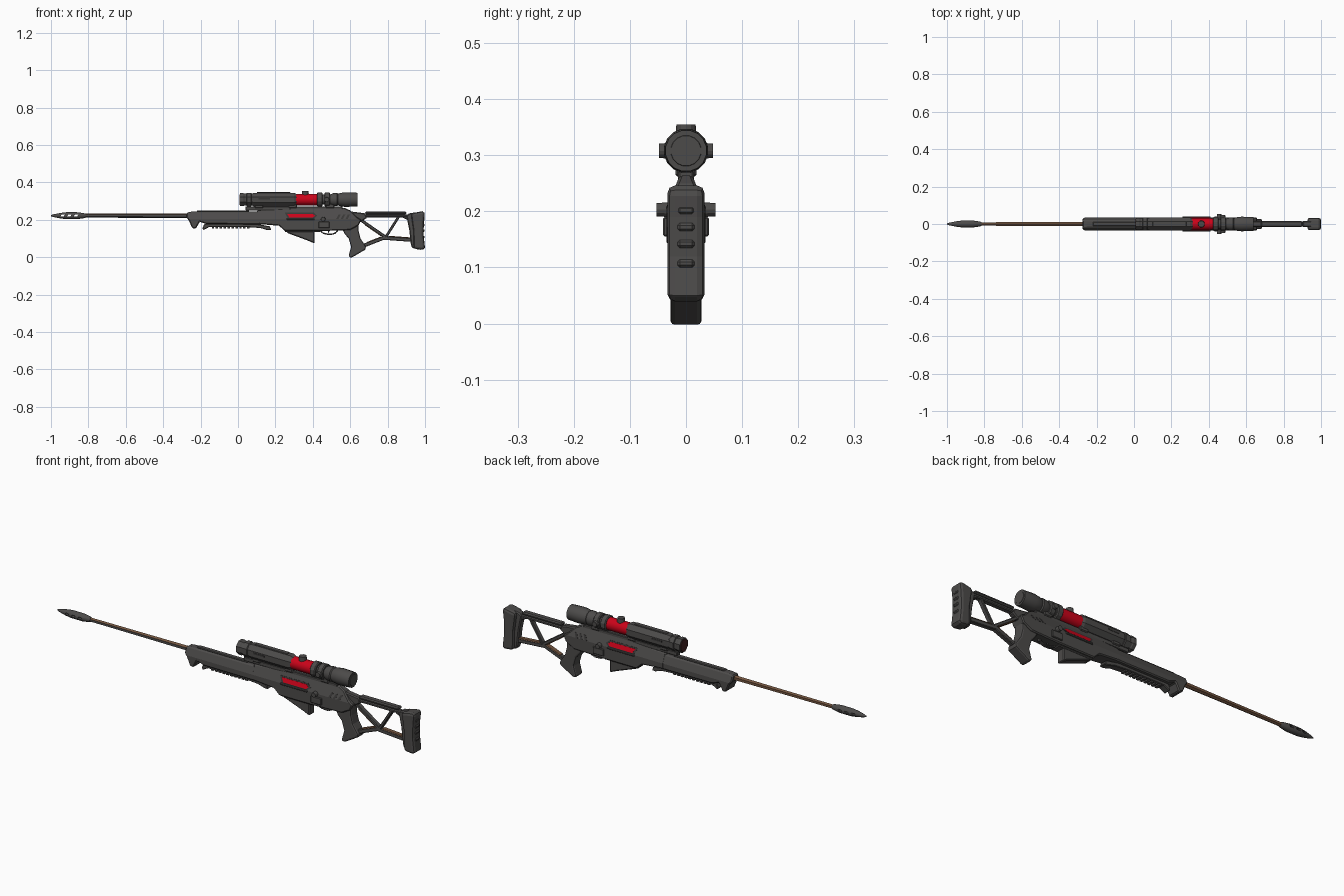
import bpy, bmesh, math
from mathutils import Vector, Matrix

if "Cube" in bpy.data.objects:
    bpy.data.objects.remove(bpy.data.objects["Cube"])

def mat(name, c):
    m = bpy.data.materials.new(name)
    m.diffuse_color = (*c, 1)
    m.use_nodes = True
    m.node_tree.nodes["Principled BSDF"].inputs["Base Color"].default_value = m.diffuse_color
    return m

GREY = mat("gunmetal", (0.073, 0.07, 0.068))
DARK = mat("dark_rubber", (0.04, 0.038, 0.037))
RED = mat("red_paint", (0.6, 0.001, 0.01))
BROWN = mat("worn_bronze", (0.17, 0.09, 0.05))
LENS = mat("lens_red", (0.06, 0.016, 0.016))

def finish(name, bm, m, bevel=0, seg=1, smooth=False):
    bmesh.ops.recalc_face_normals(bm, faces=bm.faces)
    me = bpy.data.meshes.new(name)
    bm.to_mesh(me)
    bm.free()
    ob = bpy.data.objects.new(name, me)
    bpy.context.collection.objects.link(ob)
    me.materials.append(m)
    if bevel:
        b = ob.modifiers.new("bevel", 'BEVEL')
        b.width, b.segments = bevel, seg
        b.limit_method, b.angle_limit = 'ANGLE', math.radians(50)
    if smooth:
        bpy.context.view_layer.objects.active = ob
        ob.select_set(True)
        bpy.ops.object.shade_smooth_by_angle(angle=math.radians(35))
        ob.select_set(False)
    return ob

def prism(name, pts, hy, m=GREY, bevel=0, y=0, seg=1):
    """Side profile in (x, z), given half width hy around y."""
    bm = bmesh.new()
    a = [bm.verts.new((x, y - hy, z)) for x, z in pts]
    b = [bm.verts.new((x, y + hy, z)) for x, z in pts]
    bm.faces.new(a)
    bm.faces.new(b[::-1])
    for i in range(len(pts)):
        j = (i + 1) % len(pts)
        bm.faces.new((a[i], a[j], b[j], b[i]))
    return finish(name, bm, m, bevel, seg)

def box(name, x0, x1, z0, z1, hy, m=GREY, bevel=0, y=0, slant=0):
    return prism(name, [(x0, z0), (x1, z0), (x1 + slant, z1), (x0 + slant, z1)], hy, m, bevel, y)

def bar(name, p, q, w, hy, m=GREY):
    p, q = Vector(p), Vector(q)
    d = (q - p).normalized()
    n = Vector((-d.y, d.x)) * w / 2
    return prism(name, [p + n, q + n, q - n, p - n], hy, m, 0.003)

def lathe(name, prof, z, n=16, m=GREY, smooth=True, sy=1.0):
    """Turned part along x, profile of (x, radius)."""
    bm = bmesh.new()
    rings = []
    for x, r in prof:
        rings.append([bm.verts.new((x, sy * r * math.cos(2 * math.pi * (i + .5) / n),
                      z + r * math.sin(2 * math.pi * (i + .5) / n))) for i in range(n)])
    for a, b in zip(rings, rings[1:]):
        for i in range(n):
            bm.faces.new((a[i], a[(i + 1) % n], b[(i + 1) % n], b[i]))
    bm.faces.new(rings[0])
    bm.faces.new(rings[-1])
    return finish(name, bm, m, smooth=smooth)

def knob(name, c, axis, r, h, m=GREY):
    bm = bmesh.new()
    rot = Vector((0, 0, 1)).rotation_difference(Vector(axis)).to_matrix().to_4x4()
    bmesh.ops.create_cone(bm, cap_ends=True, segments=12, radius1=r, radius2=r * .9, depth=h,
                          matrix=Matrix.Translation(c) @ rot)
    return finish(name, bm, m)

def lean(ob, s=0):
    """Follow the inward slope of the upper body sides (s = side, 0 = both)."""
    for v in ob.data.vertices:
        side = s or (1 if v.co.y > 0 else -1)
        v.co.y -= side * max(0, v.co.z - .205) * .4

def slope_sides(ob):
    """Split the body at z = 0.205 and lean the part above inwards."""
    bm = bmesh.new()
    bm.from_mesh(ob.data)
    bmesh.ops.bisect_plane(bm, geom=bm.verts[:] + bm.edges[:] + bm.faces[:],
                           plane_co=(0, 0, .205), plane_no=(0, 0, 1))
    bm.to_mesh(ob.data)
    bm.free()
    lean(ob)

# Barrel, bronze on its upper and rear facing sides
BZ = 0.222
barrel = lathe("barrel", [(-.84, .0105), (-.5, .0115), (-.24, .013)], BZ, 6, smooth=False)
barrel.data.materials.append(BROWN)
for f in barrel.data.polygons:
    if f.normal.y > 0.3 or f.normal.z > 0.5:
        f.material_index = 1

# Muzzle brake with through slots
muzzle = lathe("muzzle_brake", [(-1, .003), (-.985, .008), (-.95, .015), (-.92, .019), (-.86, .019),
               (-.825, .014), (-.815, .011)], BZ, 12)
for i in range(3):
    x = -.95 + i * .036
    cut = box("muzzle_slot_cutter", x, x + .018, BZ - .004, BZ + .005, .05, slant=.006)
    cut.hide_render = True
    cut.hide_set(True)
    mod = muzzle.modifiers.new("slot", 'BOOLEAN')
    mod.object, mod.operation, mod.solver = cut, 'DIFFERENCE', 'EXACT'

# Handguard and receiver
slope_sides(prism("handguard", [(-.275, .238), (-.25, .243), (.3, .245), (.3, .175), (-.17, .177), (-.205, .19),
            (-.225, .152), (-.245, .155), (-.262, .195), (-.275, .212)], .0345, bevel=.005))
slope_sides(prism("receiver", [(.1, .25), (.3, .262), (.57, .264), (.6, .25), (.635, .215), (.66, .2), (.645, .17),
            (.6, .145), (.45, .14), (.25, .14), (.22, .168), (.1, .178)], .035, bevel=.005))
prism("receiver_tail", [(.6, .245), (.68, .235), (.69, .21), (.65, .185), (.6, .18)], .016, bevel=.005)
box("top_cover", -.22, .06, .243, .25, .012, bevel=.003)
box("scope_rail", .04, .56, .25, .272, .014, bevel=.003)
for x in (.09, .27, .47):
    box("scope_mount", x, x + .045, .262, .286, .019, bevel=.004)

# Side details on both sides
for s in (-1, 1):
    y = s * .035
    lean(prism("red_side_plate", [(.262, .232), (.398, .232), (.412, .222), (.4, .212), (.275, .212)],
               .002, RED, y=y), s)
    lean(prism("plate_frame", [(.25, .238), (.405, .238), (.424, .222), (.406, .207), (.266, .207)],
               .001, DARK, y=y), s)
    box("plate_ledge", .26, .41, .199, .2085, .004, y=s * .0365, bevel=.002)
    for i in range(3):
        lean(box("rear_vent", .525 + i * .025, .537 + i * .025, .205, .228, .001, DARK, y=y, slant=.012), s)
    knob("side_pin", (.455, s * .043, .203), (0, s, 0), .013, .02)
    box("side_lug", .43, .49, .155, .19, .005, bevel=.003, y=s * .036)

# Under rail with teeth and curved hand stop
prism("under_rail", [(-.18, .178), (.1, .178), (.17, .165), (.178, .145), (.16, .144), (.12, .156),
      (.05, .161), (-.155, .161), (-.185, .145), (-.19, .155)], .018, bevel=.003)
for i in range(10):
    x = -.14 + i * .021
    box("rail_tooth", x, x + .013, .154, .165, .014)

# Magazine, trigger and guard
prism("magazine", [(.255, .16), (.41, .16), (.41, .073), (.37, .09), (.262, .13)], .021, bevel=.005)
box("magazine_lip", .25, .44, .134, .15, .026, bevel=.004)
g = [(.44, .145), (.452, .13), (.475, .123), (.505, .123), (.525, .132), (.535, .15)]
for a, b in zip(g, g[1:]):
    bar("trigger_guard", a, b, .008, .009)
bar("trigger", (.49, .15), (.482, .13), .006, .004)

# Pistol grip
prism("pistol_grip", [(.55, .165), (.645, .19), (.645, .14), (.655, .1), (.685, .055), (.68, .04),
      (.605, -.004), (.59, .004), (.605, .055), (.592, .1), (.57, .125)], .028, bevel=.008, seg=2)

# Skeleton stock
box("stock_upper_bar", .63, .92, .213, .228, .014, bevel=.004)
box("cheek_rest", .68, .9, .229, .244, .016, bevel=.005)
bar("stock_rear_strut", (.885, .22), (.93, .2), .02, .012)
bar("stock_lower_front", (.66, .057), (.79, .108), .02, .012)
bar("stock_lower_rear", (.78, .103), (.93, .092), .02, .012)
bar("stock_front_brace", (.655, .2), (.79, .107), .016, .012)
bar("stock_rear_brace", (.79, .107), (.86, .218), .014, .012)
# Bronze inner edges of the stock frame
bar("front_brace_inlay", (.675, .177), (.765, .115), .006, .0125, BROWN)
bar("lower_front_inlay", (.69, .079), (.77, .11), .005, .0125, BROWN)
bar("lower_rear_inlay", (.805, .1115), (.92, .103), .006, .0125, BROWN)

# Butt pad with grip ribs
prism("butt_plate", [(.9, .222), (.915, .234), (.95, .24), (.95, .045), (.93, .05), (.924, .07), (.915, .15)],
      .017, bevel=.005)
prism("butt_pad", [(.925, .234), (.985, .246), (1, .24), (.994, .19), (.992, .12), (1, .05), (.99, .038),
      (.94, .045), (.938, .14)], .033, bevel=.013, seg=2)
for z in (.1, .135, .165, .195):
    box("butt_rib", .97, .998, z, z + .014, .015, bevel=.004)

# Scope body, turrets and lenses
SZ = .308
lathe("scope_objective", [(.012, .037), (.03, .037), (.034, .034), (.045, .034), (.047, .039), (.07, .039),
      (.073, .035), (.085, .035)], SZ, 8, smooth=False, sy=.95)
lathe("scope_housing", [(.078, .036), (.084, .039), (.3, .039), (.315, .032)], SZ, 8, smooth=False, sy=.95)
lathe("scope_red_band", [(.31, .031), (.425, .031)], SZ, 16, RED)
lathe("scope_tube", [(.42, .027), (.53, .027)], SZ, 16)
for x in (.422, .462):
    lathe("scope_ring", [(x, .034), (x + .004, .039), (x + .026, .039), (x + .03, .034)], SZ, 12, smooth=False)
lathe("scope_eyepiece", [(.495, .029), (.51, .035), (.53, .036), (.535, .032), (.545, .036), (.575, .04),
      (.62, .038), (.638, .037)], SZ, 16)
lathe("eyepiece_lens", [(.637, .028), (.64, .027)], SZ, 16)
lathe("objective_lens", [(.009, .03), (.013, .031)], SZ, 8, LENS)
knob("top_turret", (.36, 0, .344), (0, 0, 1), .019, .022)
for s in (-1, 1):
    knob("side_turret", (.475, s * .04, SZ), (0, s, 0), .014, .017)
    box("scope_slot", .11, .17, .309, .317, .001, DARK, y=s * .0345)
box("scope_top_plate", .1, .28, .343, .348, .012, bevel=.002)
